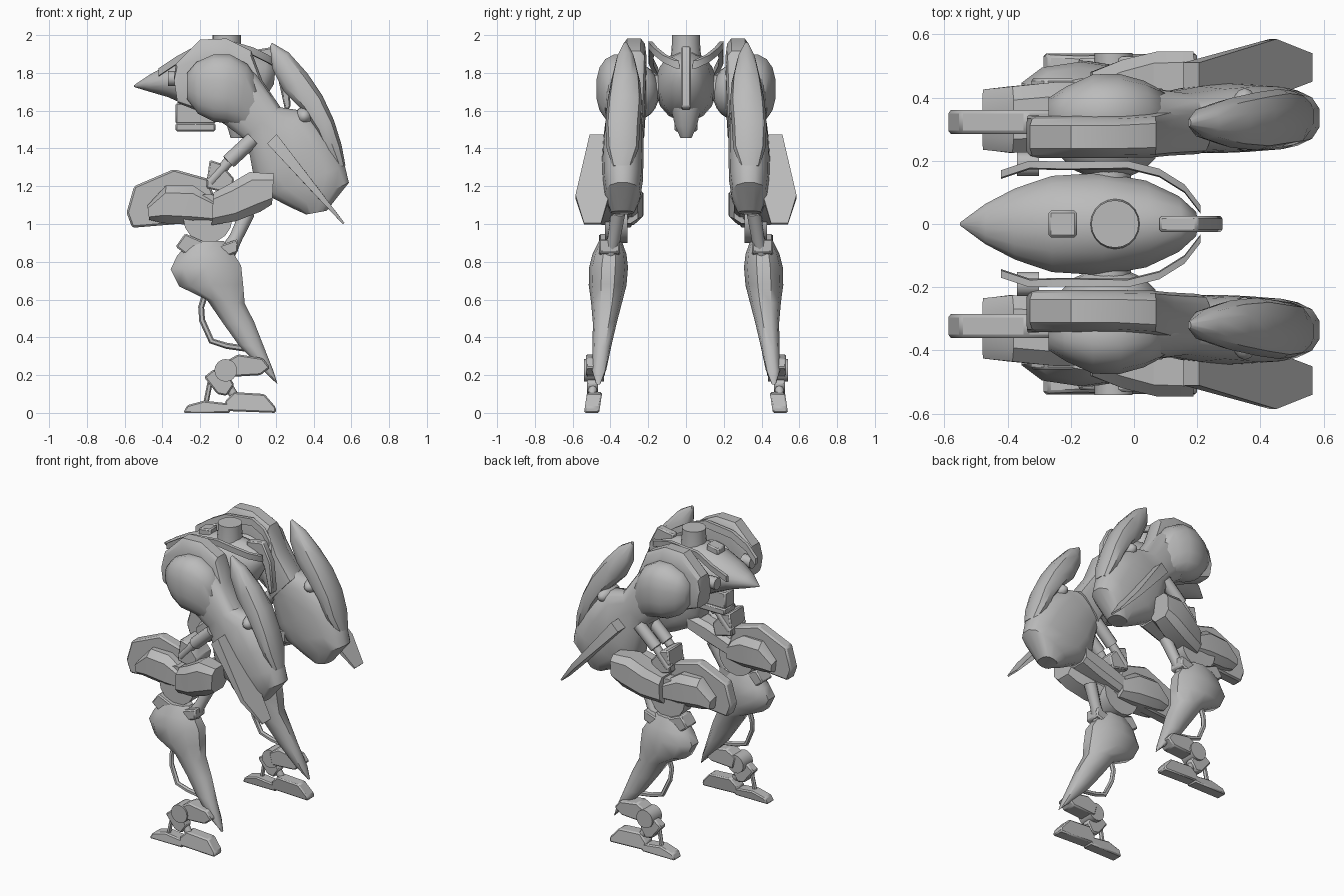
import bpy, bmesh, math
from mathutils import Vector

grey = bpy.data.materials.new("warm_grey")
grey.diffuse_color = (0.5, 0.5, 0.5, 1)


def finish(name, bm, mirror=True, angle=40, bevel=0.0):
    bmesh.ops.recalc_face_normals(bm, faces=bm.faces[:])
    me = bpy.data.meshes.new(name)
    bm.to_mesh(me)
    bm.free()
    me.materials.append(grey)
    ob = bpy.data.objects.new(name, me)
    bpy.context.collection.objects.link(ob)
    bpy.ops.object.select_all(action='DESELECT')
    ob.select_set(True)
    bpy.context.view_layer.objects.active = ob
    bpy.ops.object.shade_smooth_by_angle(angle=math.radians(angle))
    if bevel:
        b = ob.modifiers.new("bevel", 'BEVEL')
        b.width, b.segments = bevel, 1
    if mirror:
        m = ob.modifiers.new("mirror", 'MIRROR')
        m.use_axis = (False, True, False)
    return ob


def skin(bm, rings):
    """Bridge equal rings of points and cap both ends."""
    rows = [[bm.verts.new(p) for p in r] for r in rings]
    n = len(rows[0])
    for a, b in zip(rows, rows[1:]):
        for i in range(n):
            bm.faces.new((a[i], a[(i + 1) % n], b[(i + 1) % n], b[i]))
    bm.faces.new(rows[0])
    bm.faces.new(rows[-1])


def loft(name, stations, n=12, power=0.8, mirror=True, angle=40):
    """Station: edge point A (x, z), edge point B (x, z), centre y, half width."""
    bm = bmesh.new()
    rings = []
    for xa, za, xb, zb, yc, hy in stations:
        ring = []
        for i in range(n):
            t = 2 * math.pi * (i + 0.5) / n
            c, s = math.cos(t), math.sin(t)
            c = math.copysign(abs(c) ** power, c)
            s = math.copysign(abs(s) ** power, s)
            ring.append(((xa + xb) / 2 + (xa - xb) / 2 * c, yc + hy * s,
                         (za + zb) / 2 + (za - zb) / 2 * c))
        rings.append(ring)
    skin(bm, rings)
    return finish(name, bm, mirror, angle)


def plate(name, outline, y0, y1, mirror=True, bevel=0.008, lean=0.0):
    """Extrude an x-z outline between two y values; lean shifts y with falling z."""
    bm = bmesh.new()
    skin(bm, [[(x, y - lean * z, z) for x, z in outline] for y in (y0, y1)])
    return finish(name, bm, mirror, 35, bevel)


def rod(name, points, r, n=10, mirror=True):
    """Round bar following a path; r may be one radius or one per point."""
    pts = [Vector(p) for p in points]
    rs = r if isinstance(r, (list, tuple)) else [r] * len(pts)
    bm = bmesh.new()
    rings = []
    for i, p in enumerate(pts):
        d = (pts[min(i + 1, len(pts) - 1)] - pts[max(i - 1, 0)]).normalized()
        ref = Vector((0, 1, 0)) if abs(d.y) < 0.9 else Vector((0, 0, 1))
        u = d.cross(ref).normalized()
        v = d.cross(u)
        rings.append([p + rs[i] * (u * math.cos(2 * math.pi * k / n) + v * math.sin(2 * math.pi * k / n))
                      for k in range(n)])
    skin(bm, rings)
    return finish(name, bm, mirror, 50)


def ball(name, centre, size, mirror=True):
    bm = bmesh.new()
    bmesh.ops.create_uvsphere(bm, u_segments=16, v_segments=10, radius=1)
    for v in bm.verts:
        v.co = Vector([c + s * k for c, s, k in zip(centre, size, v.co)])
    return finish(name, bm, mirror, 60)


# Central pod with pointed nose
loft("body_pod", [(-0.55, 1.735, -0.55, 1.725, 0, 0.005), (-0.47, 1.79, -0.47, 1.70, 0, 0.065),
                  (-0.38, 1.84, -0.37, 1.67, 0, 0.115), (-0.26, 1.89, -0.26, 1.62, 0, 0.155),
                  (-0.10, 1.92, -0.10, 1.54, 0, 0.165), (0.05, 1.91, 0.02, 1.55, 0, 0.14),
                  (0.15, 1.88, 0.13, 1.64, 0, 0.09), (0.20, 1.84, 0.19, 1.74, 0, 0.04)],
     n=16, power=1, mirror=False, angle=60)
rod("turret_mount", [(-0.06, 0, 1.88), (-0.06, 0, 1.95), (-0.06, 0, 2.0)], [0.08, 0.075, 0.075], 20, False)
plate("top_hatch", [(-0.27, 1.87), (-0.27, 1.92), (-0.18, 1.935), (-0.18, 1.87)], -0.042, 0.042, False)
plate("rear_spine", [(0.08, 1.92), (0.20, 1.94), (0.26, 1.82), (0.28, 1.62), (0.25, 1.60),
                     (0.21, 1.78), (0.16, 1.86), (0.08, 1.86)], -0.026, 0.026, False)
plate("belly_block", [(-0.33, 1.53), (-0.33, 1.64), (-0.1, 1.64), (-0.12, 1.53)], -0.05, 0.05, False)
plate("belly_sensor", [(-0.33, 1.49), (-0.33, 1.535), (-0.12, 1.535), (-0.12, 1.49)], -0.06, 0.06, False)
loft("belly_keel", [(-0.08, 1.65, 0.1, 1.65, 0, 0.09), (-0.06, 1.52, 0.07, 1.52, 0, 0.06),
                    (-0.04, 1.455, 0.03, 1.455, 0, 0.03)], mirror=False)

# Raised collar ribbon either side of the pod
collar = [(-0.42, 0.155, 1.80), (-0.33, 0.185, 1.86), (-0.22, 0.182, 1.92), (-0.02, 0.185, 1.94),
          (0.08, 0.16, 1.91), (0.16, 0.11, 1.87), (0.21, 0.045, 1.84)]
bm = bmesh.new()
skin(bm, [[(x, y - 0.012, z - 0.02), (x, y + 0.012, z - 0.015), (x, y + 0.015, z + 0.025), (x, y - 0.008, z + 0.025)]
          for x, y, z in collar])
finish("collar", bm)

# Hip joint and hip armour
rod("hip_axle", [(-0.08, 0.08, 1.72), (-0.08, 0.24, 1.72)], 0.07, 14)
ball("hip_inner_dome", (-0.08, 0.25, 1.70), (0.16, 0.11, 0.145))
rod("hip_sensor", [(-0.37, 0.19, 1.77), (-0.30, 0.19, 1.77)], 0.04)
loft("hip_strap", [(-0.34, 1.77, -0.32, 1.64, 0.277, 0.067), (-0.33, 1.85, -0.22, 1.60, 0.275, 0.067),
                   (-0.20, 1.98, -0.10, 1.54, 0.275, 0.067), (-0.06, 1.985, -0.02, 1.55, 0.275, 0.067),
                   (0.07, 1.92, 0.03, 1.52, 0.28, 0.07), (0.13, 1.76, 0.05, 1.48, 0.29, 0.075),
                   (0.24, 1.60, 0.08, 1.42, 0.30, 0.08)], n=12, power=0.45, angle=35)
loft("hip_dome", [(-0.27, 1.80, -0.27, 1.66, 0.34, 0.06), (-0.22, 1.86, -0.21, 1.58, 0.345, 0.09),
                  (-0.13, 1.90, -0.13, 1.54, 0.35, 0.125), (-0.04, 1.90, -0.06, 1.53, 0.35, 0.127),
                  (0.05, 1.85, 0.0, 1.51, 0.345, 0.11), (0.13, 1.73, 0.04, 1.48, 0.335, 0.085)],
     n=16, power=0.85, angle=60)

# Thigh running back and down to the knee
loft("thigh", [(-0.02, 1.90, -0.22, 1.62, 0.30, 0.08), (0.10, 1.79, -0.08, 1.53, 0.33, 0.105),
               (0.22, 1.62, 0.03, 1.45, 0.325, 0.095), (0.36, 1.60, 0.06, 1.36, 0.33, 0.105),
               (0.50, 1.45, 0.08, 1.24, 0.335, 0.11), (0.57, 1.31, 0.15, 1.15, 0.335, 0.107),
               (0.59, 1.22, 0.29, 1.08, 0.335, 0.095), (0.47, 1.07, 0.36, 1.05, 0.335, 0.06)], n=14)
ball("knee_pin", (0.35, 0.33, 1.57), (0.05, 0.10, 0.05))

# Tall curved knee guard
loft("knee_guard", [(0.18, 1.96, 0.17, 1.94, 0.32, 0.012), (0.27, 1.91, 0.18, 1.82, 0.32, 0.05),
                    (0.37, 1.80, 0.24, 1.70, 0.32, 0.078), (0.45, 1.68, 0.33, 1.61, 0.325, 0.092),
                    (0.51, 1.55, 0.41, 1.49, 0.335, 0.092), (0.55, 1.42, 0.46, 1.38, 0.335, 0.085),
                    (0.57, 1.31, 0.51, 1.30, 0.34, 0.05)], n=10)

# Slanted wing blade outside the knee
blade = [(0.18, 0.38), (0.18, 0.51), (0.44, 0.585), (0.56, 0.54), (0.56, 0.45), (0.42, 0.40)]
bm = bmesh.new()
skin(bm, [[(x + sx * k, y, 1.45 - (x - 0.18) * 1.18 + sz * k) for x, y in blade
           for k in [max(0.15, min(1, (0.57 - x) / 0.3))]]
          for sx, sz in ((-0.025, -0.025), (0.025, 0.025))])
finish("wing_blade", bm, angle=30)

# Middle leg: outer arm slanting outwards to the rear, inner link and front shells
loft("middle_leg_arm", [(0.19, 1.27, 0.18, 1.10, 0.465, 0.085), (0.06, 1.28, 0.12, 1.06, 0.455, 0.095),
                        (-0.04, 1.22, -0.01, 1.01, 0.425, 0.10), (-0.13, 1.17, -0.14, 0.99, 0.39, 0.095)],
     n=8, power=0.6, angle=30)
loft("middle_leg_link", [(0.17, 1.25, 0.17, 1.13, 0.33, 0.08), (0.03, 1.22, 0.04, 1.08, 0.33, 0.08),
                         (-0.14, 1.15, -0.14, 1.03, 0.33, 0.08)], n=8, power=0.6, angle=30)
plate("middle_leg_front", [(-0.59, 1.06), (-0.55, 1.20), (-0.34, 1.29), (-0.16, 1.24), (-0.11, 1.10),
                           (-0.14, 1.02), (-0.32, 1.0), (-0.56, 0.98)], 0.285, 0.36, bevel=0.01)
loft("middle_leg_shell", [(-0.48, 1.10, -0.47, 1.02, 0.33, 0.10), (-0.38, 1.21, -0.40, 1.0, 0.33, 0.11),
                          (-0.24, 1.21, -0.24, 0.99, 0.34, 0.115), (-0.12, 1.13, -0.13, 1.0, 0.35, 0.10)],
     n=8, power=0.6, angle=30)
for y in (0.27, 0.39):
    rod("thigh_piston", [(0.08, y, 1.45), (-0.05, y, 1.33), (-0.051, y, 1.329), (-0.15, y, 1.22)],
        [0.04, 0.04, 0.028, 0.028])
plate("piston_clevis", [(-0.17, 1.19), (-0.15, 1.34), (-0.09, 1.32), (-0.02, 1.24), (-0.04, 1.16)], 0.25, 0.41)

# Lower knee joint
rod("lower_knee_disc", [(-0.16, 0.31, 1.03), (-0.16, 0.43, 1.03)], 0.13, 16)
rod("lower_knee_rod", [(0.05, 0.36, 1.06), (-0.01, 0.38, 0.93), (-0.06, 0.40, 0.84)], [0.04, 0.035, 0.045])
plate("shin_collar", [(-0.33, 0.88), (-0.28, 0.95), (-0.12, 0.88), (0.0, 0.92), (0.0, 0.85), (-0.2, 0.78)],
      0.35, 0.46)

# Tapering shin ending in a spike
loft("shin", [(-0.07, 0.91, -0.26, 0.91, 0.40, 0.06), (-0.02, 0.85, -0.33, 0.83, 0.405, 0.09),
              (0.025, 0.78, -0.365, 0.76, 0.41, 0.103), (0.035, 0.68, -0.32, 0.67, 0.415, 0.10),
              (0.04, 0.58, -0.17, 0.60, 0.42, 0.083), (0.09, 0.48, -0.08, 0.47, 0.43, 0.063),
              (0.14, 0.35, 0.0, 0.36, 0.445, 0.05), (0.19, 0.22, 0.12, 0.235, 0.46, 0.038),
              (0.21, 0.15, 0.20, 0.16, 0.465, 0.012)], n=10, power=0.9)
rod("shin_cable", [(-0.17, 0.43, 0.64), (-0.195, 0.43, 0.56), (-0.19, 0.44, 0.49), (-0.14, 0.45, 0.38),
                   (-0.06, 0.45, 0.355), (0.04, 0.45, 0.34)], 0.016, 6)

# Ankle
plate("ankle_link", [(-0.07, 0.27), (0.0, 0.31), (0.13, 0.29), (0.17, 0.24), (0.12, 0.20), (-0.05, 0.19)],
      0.43, 0.53)
rod("ankle_joint", [(-0.065, 0.435, 0.225), (-0.065, 0.54, 0.225)], 0.06, 16)
plate("ankle_block", [(-0.18, 0.19), (-0.13, 0.23), (-0.05, 0.20), (-0.02, 0.15), (-0.06, 0.09), (-0.11, 0.10)],
      0.465, 0.525)
rod("toe_strut", [(-0.14, 0.495, 0.20), (-0.17, 0.50, 0.05)], 0.014, 6)
rod("heel_strut", [(-0.07, 0.49, 0.17), (0.0, 0.50, 0.06)], 0.024, 8)

# Split foot, leaning slightly outwards toward the ground
plate("foot_toe", [(-0.29, 0.0), (-0.27, 0.04), (-0.18, 0.065), (-0.05, 0.05), (-0.04, 0.0)],
      0.46, 0.54, lean=0.15)
plate("foot_heel", [(-0.06, 0.01), (-0.07, 0.06), (-0.02, 0.11), (0.14, 0.10), (0.20, 0.03), (0.20, 0.0)],
      0.46, 0.54, lean=0.15)
